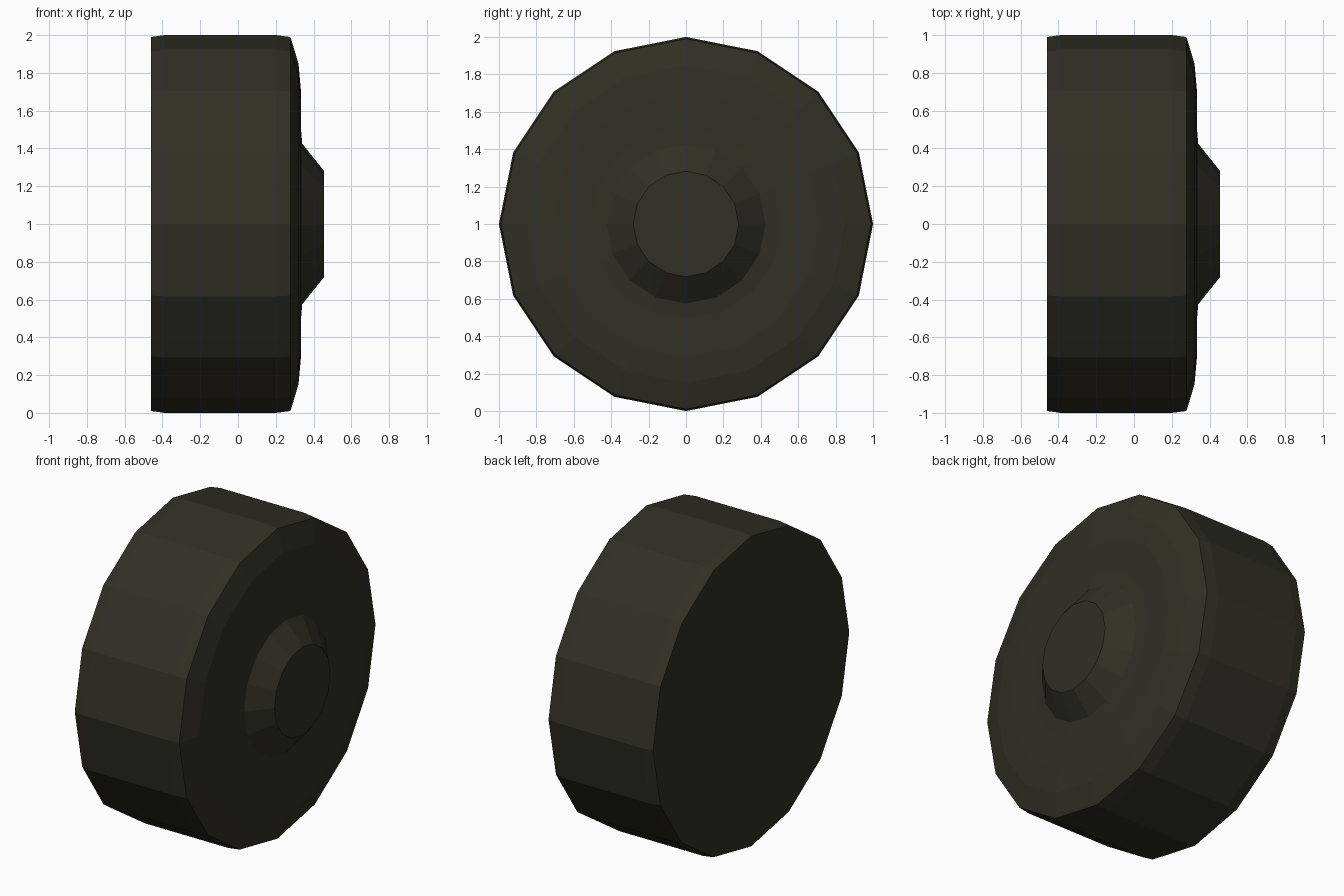
import bpy, bmesh, math

if "Cube" in bpy.data.objects:
    bpy.data.objects.remove(bpy.data.objects["Cube"])

SIDES = 16
# Profile along the x axle: (x, radius), from back face to hub cap
PROFILE = [(-0.46, 0.99), (-0.39, 1.0), (0.20, 1.0), (0.278, 0.99),
           (0.32, 0.85), (0.333, 0.71), (0.333, 0.51), (0.34, 0.425),
           (0.455, 0.282)]

rubber = bpy.data.materials.new("dark olive rubber")
rubber.diffuse_color = (0.030, 0.029, 0.019, 1)
rubber.use_nodes = True
rubber.node_tree.nodes["Principled BSDF"].inputs["Base Color"].default_value = rubber.diffuse_color


def ring(bm, x, r):
    return [bm.verts.new((x, r * math.sin(2 * math.pi * i / SIDES),
                          1 + r * math.cos(2 * math.pi * i / SIDES)))
            for i in range(SIDES)]


# Wheel: one lathed solid with flat back and raised hub
bm = bmesh.new()
rings = [ring(bm, x, r) for x, r in PROFILE]
for a, b in zip(rings, rings[1:]):
    for i in range(SIDES):
        j = (i + 1) % SIDES
        bm.faces.new((a[i], a[j], b[j], b[i]))
bm.faces.new(rings[0])
bm.faces.new(rings[-1])
bmesh.ops.recalc_face_normals(bm, faces=bm.faces)
mesh = bpy.data.meshes.new("wheel")
bm.to_mesh(mesh)
bm.free()
mesh.materials.append(rubber)
wheel = bpy.data.objects.new("wheel", mesh)
bpy.context.collection.objects.link(wheel)
